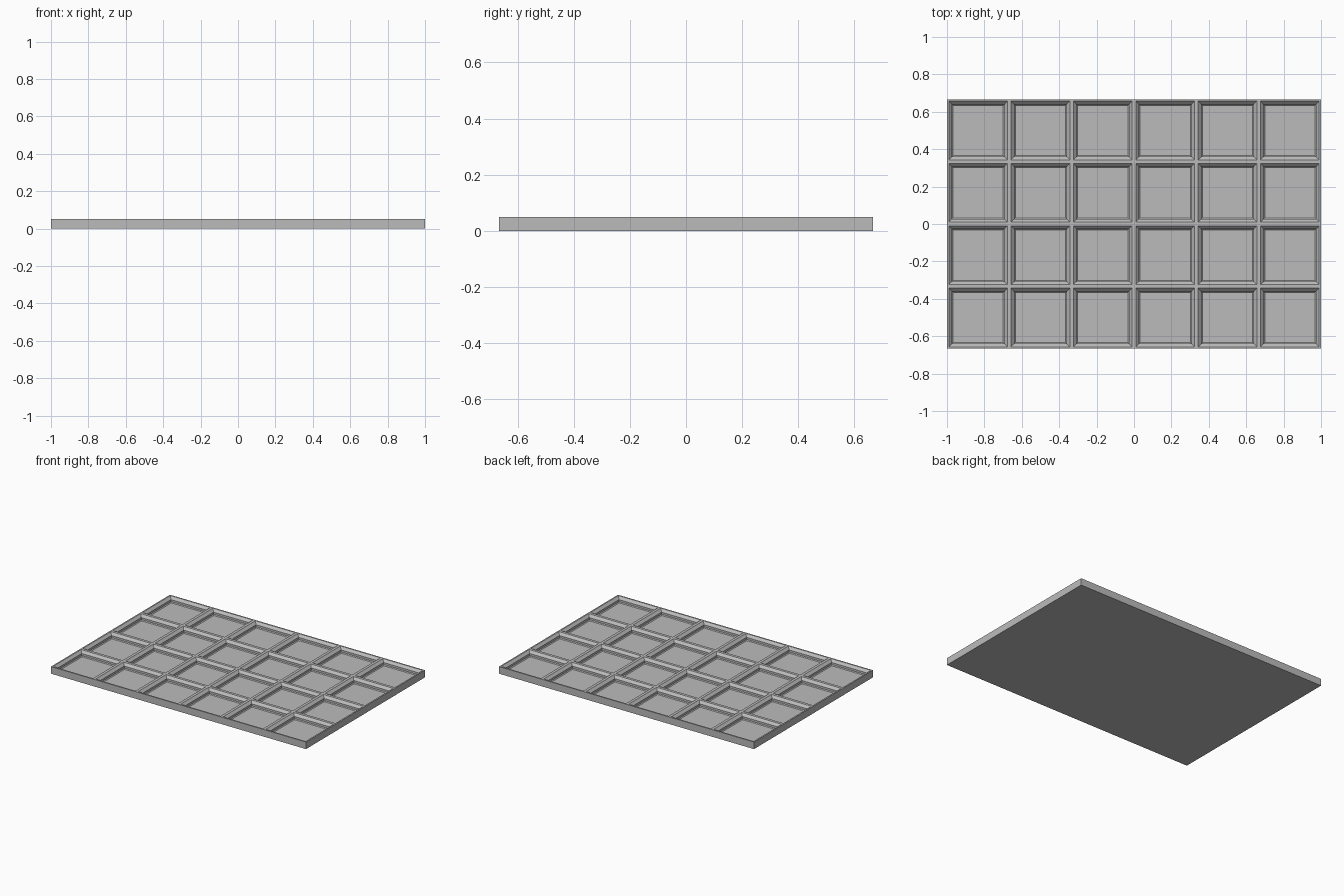
import bpy, bmesh

if "Cube" in bpy.data.objects:
    bpy.data.objects.remove(bpy.data.objects["Cube"])

COLS, ROWS = 6, 4
CELL = 2.0 / COLS
HEIGHT = 0.05
# pocket profile: (inset from cell edge, z) - rim, upper slope, straight wall, lower slope
PROFILE = [(0.0, HEIGHT), (0.010, HEIGHT), (0.027, 0.033), (0.027, 0.0185), (0.0325, 0.013)]

grey = bpy.data.materials.new("light grey")
grey.diffuse_color = (0.5, 0.5, 0.5, 1)
grey.use_nodes = True
grey.node_tree.nodes["Principled BSDF"].inputs["Base Color"].default_value = grey.diffuse_color

bm = bmesh.new()


def ring(cx, cy, hx, hy, z):
    return [bm.verts.new((cx + sx * hx, cy + sy * hy, z))
            for sx, sy in ((-1, -1), (1, -1), (1, 1), (-1, 1))]


def bridge(a, b):
    for i in range(4):
        j = (i + 1) % 4
        bm.faces.new((a[i], a[j], b[j], b[i]))


# stepped square pockets, one per cell
for c in range(COLS):
    for r in range(ROWS):
        cx = (c - (COLS - 1) / 2) * CELL
        cy = (r - (ROWS - 1) / 2) * CELL
        rings = [ring(cx, cy, CELL / 2 - d, CELL / 2 - d, z) for d, z in PROFILE]
        for a, b in zip(rings, rings[1:]):
            bridge(a, b)
        bm.faces.new(rings[-1])

# outer sides and flat underside
hx, hy = COLS * CELL / 2, ROWS * CELL / 2
low = ring(0, 0, hx, hy, 0)
bridge(low, ring(0, 0, hx, hy, HEIGHT))
bm.faces.new(low[::-1])
bmesh.ops.remove_doubles(bm, verts=bm.verts, dist=1e-5)

mesh = bpy.data.meshes.new("grid_tray")
bm.to_mesh(mesh)
bm.free()
mesh.materials.append(grey)
tray = bpy.data.objects.new("grid_tray", mesh)
bpy.context.collection.objects.link(tray)
